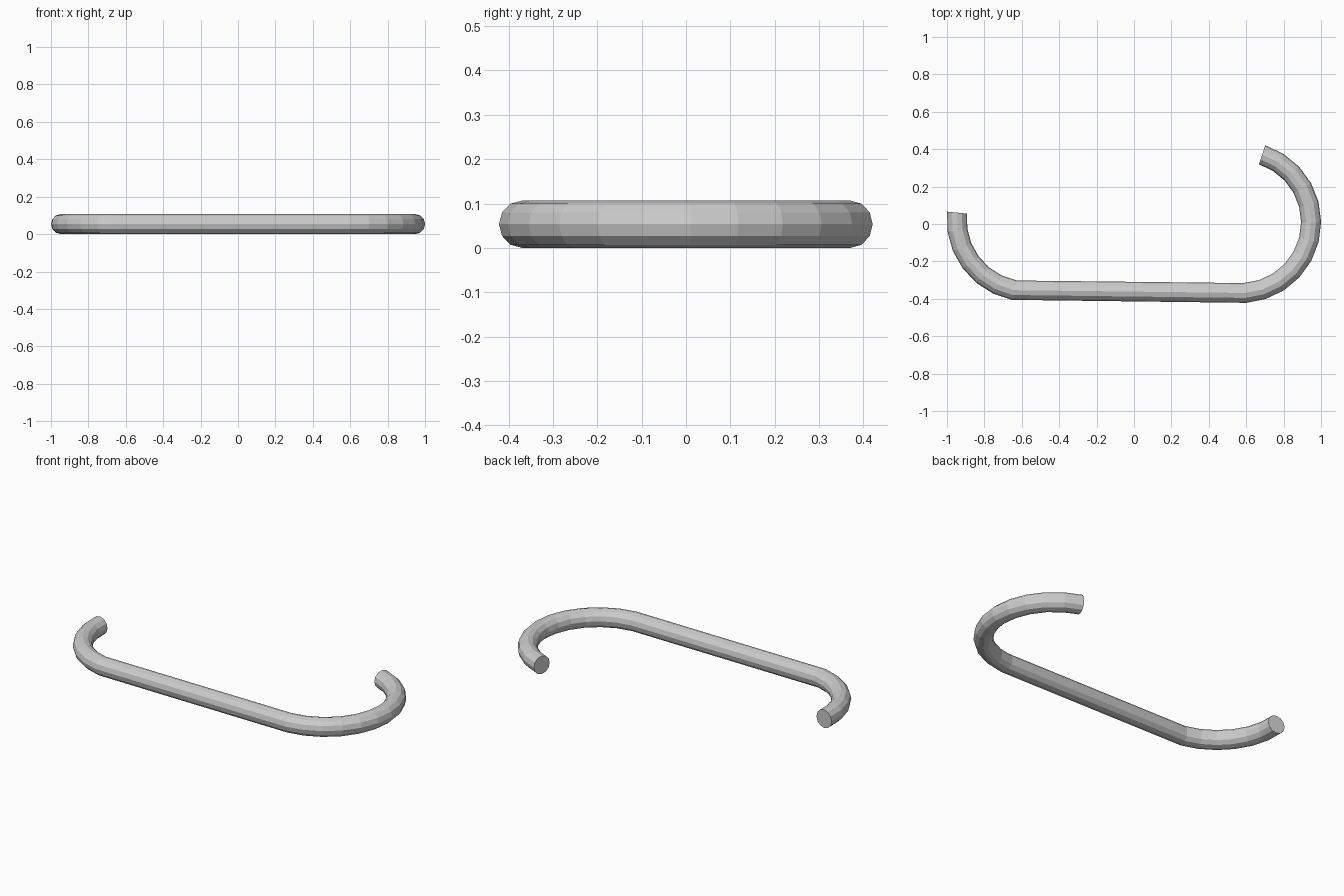
import bpy, bmesh
from math import sin, cos, pi, radians

if "Cube" in bpy.data.objects:
    bpy.data.objects.remove(bpy.data.objects["Cube"])

RADIUS = 0.0535   # tube radius
SIDES = 12


def arc(cx, cy, r, start, end, steps):
    """Path stations along an arc: (x, y, angle of outward direction)."""
    out = []
    for i in range(steps + 1):
        a = radians(start + (end - start) * i / steps)
        out.append([cx + r * cos(a), cy + r * sin(a), a])
    return out


def sweep(name, path):
    """Sweep a round section along flat stations and cap both ends."""
    bm = bmesh.new()
    rings = []
    for x, y, a in path:
        ring = []
        for k in range(SIDES):
            t = 2 * pi * k / SIDES
            d = RADIUS * cos(t)
            ring.append(bm.verts.new((x + d * cos(a), y + d * sin(a),
                                      RADIUS + RADIUS * sin(t))))
        rings.append(ring)
    for r0, r1 in zip(rings, rings[1:]):
        for k in range(SIDES):
            n = (k + 1) % SIDES
            bm.faces.new((r0[k], r0[n], r1[n], r1[k]))
    bm.faces.new(rings[0])
    bm.faces.new(rings[-1])
    bmesh.ops.recalc_face_normals(bm, faces=bm.faces[:])
    mesh = bpy.data.meshes.new(name)
    bm.to_mesh(mesh)
    bm.free()
    obj = bpy.data.objects.new(name, mesh)
    bpy.context.collection.objects.link(obj)
    return obj


# Short hook on the left, long hook on the right
left_hook = arc(-0.564, 0.0225, 0.384, 174.3, 258.6, 6)
right_hook = arc(0.568, 0.0095, 0.379, -86.2, 72, 11)

# Mitre the rings where the hooks meet the straight bar
left_hook[-1][2] = radians(255)
right_hook[0][2] = radians(-81)

sweep("bent_rod", left_hook + right_hook)
